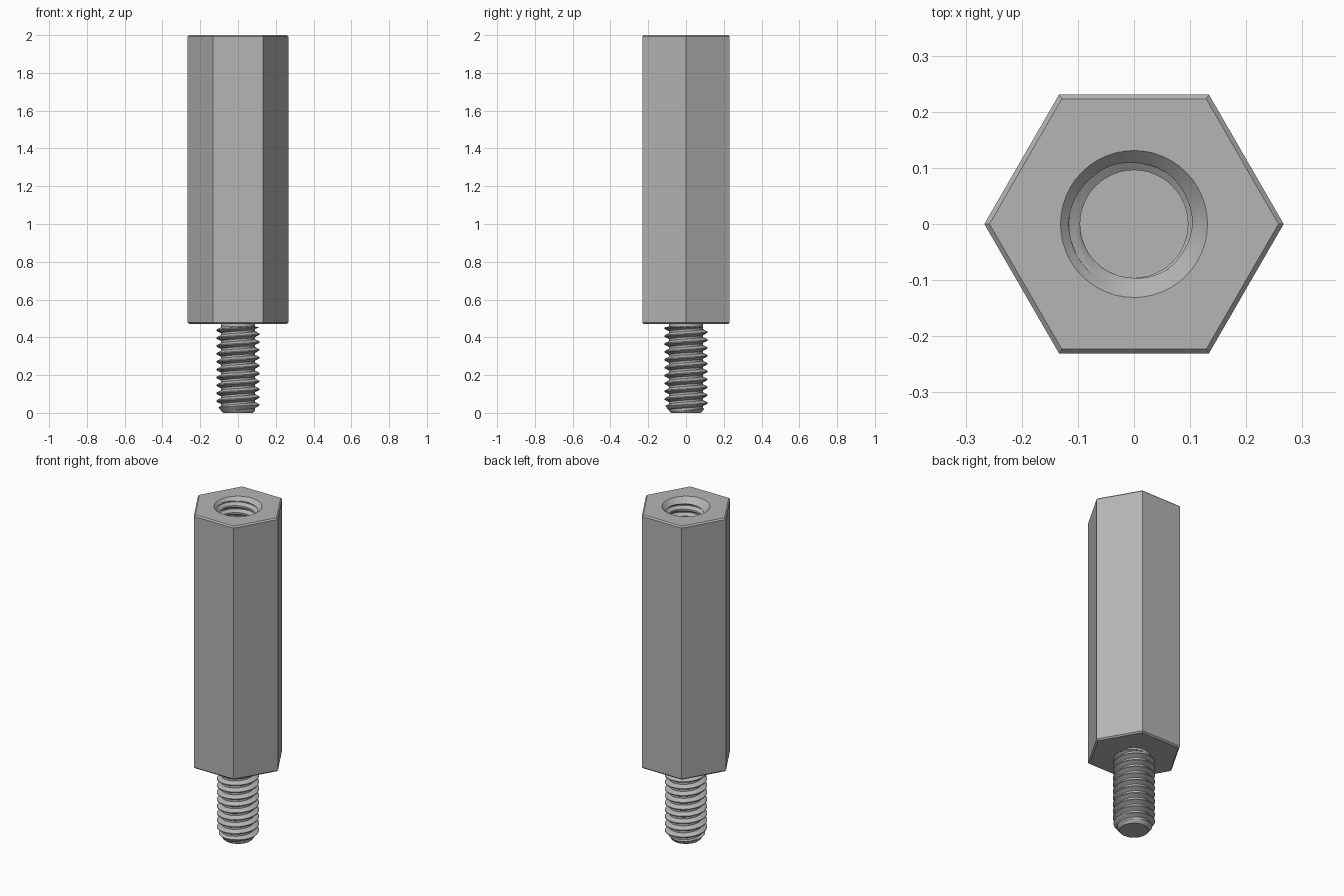
import bpy
import bmesh
import math

SEGMENTS = 48
PITCH = 0.0417
STEPS = 16

if "Cube" in bpy.data.objects:
    bpy.data.objects.remove(bpy.data.objects["Cube"], do_unlink=True)

steel = bpy.data.materials.new("grey steel")
steel.use_nodes = True
colour = (0.46, 0.46, 0.46, 1)
steel.diffuse_color = colour
steel.node_tree.nodes["Principled BSDF"].inputs["Base Color"].default_value = colour


def thread_radius(z, angle, root, crest):
    """Trapezoid thread form following a right-handed helix."""
    u = (z / PITCH - angle / math.tau) % 1
    offset = min(u, 1 - u)
    t = min(max((offset - 1 / 16) / (5 / 16), 0), 1)
    return crest + (root - crest) * t


def add_thread(bm, bottom, top, radius):
    """Cylinder wall whose rows follow the helix, trimmed flat at both ends."""
    first = math.floor(bottom / PITCH) - 1
    rows = (math.ceil(top / PITCH) + 1 - first) * STEPS
    columns = []
    for i in range(SEGMENTS + 1):
        angle = math.tau * i / SEGMENTS
        column = []
        for j in range(rows):
            z = (first + (j + 0.001) / STEPS + i / SEGMENTS) * PITCH
            z = min(max(z, bottom), top)
            r = radius(z, angle)
            column.append(bm.verts.new((r * math.cos(angle), r * math.sin(angle), z)))
        columns.append(column)
    for a, b in zip(columns, columns[1:]):
        for j in range(rows - 1):
            bm.faces.new((a[j], b[j], b[j + 1], a[j + 1]))


def hex_radius(angle, size):
    """Distance to the side of a hexagon with corners on the x axis."""
    return size / math.cos(angle % (math.pi / 3) - math.pi / 6)


def add_rings(bm, rings):
    """Join rings given as (z, radius, is hexagon)."""
    previous = None
    for z, size, is_hex in rings:
        ring = []
        for i in range(SEGMENTS):
            a = math.tau * i / SEGMENTS
            r = hex_radius(a, size) if is_hex else size
            ring.append(bm.verts.new((r * math.cos(a), r * math.sin(a), z)))
        if previous:
            for i in range(SEGMENTS):
                k = (i + 1) % SEGMENTS
                bm.faces.new((previous[i], previous[k], ring[k], ring[i]))
        previous = ring


def finish(bm, name, cap_heights):
    bmesh.ops.remove_doubles(bm, verts=bm.verts[:], dist=0.00002)
    for z in cap_heights:
        edges = [e for e in bm.edges if e.is_boundary
                 and all(abs(v.co.z - z) < 0.001 for v in e.verts)]
        bmesh.ops.holes_fill(bm, edges=edges, sides=0)
    bmesh.ops.recalc_face_normals(bm, faces=bm.faces[:])
    mesh = bpy.data.meshes.new(name)
    bm.to_mesh(mesh)
    bm.free()
    mesh.materials.append(steel)
    obj = bpy.data.objects.new(name, mesh)
    bpy.context.collection.objects.link(obj)
    bpy.ops.object.select_all(action="DESELECT")
    obj.select_set(True)
    bpy.context.view_layer.objects.active = obj
    bpy.ops.object.shade_smooth_by_angle(angle=math.radians(25))


# Hexagonal body with chamfered ends and a countersunk, threaded blind hole
FLAT, CHAMFER, BASE, TOP, MOUTH = 0.231, 0.008, 0.47, 2.0, 0.131
HOLE_END = 1.25


def hole_radius(z, angle):
    return max(thread_radius(z, angle, 0.096, 0.116), MOUTH - (TOP - z))


bm = bmesh.new()
add_rings(bm, [
    (BASE, FLAT - CHAMFER, True),
    (BASE + CHAMFER, FLAT, True),
    (TOP - CHAMFER, FLAT, True),
    (TOP, FLAT - CHAMFER, True),
    (TOP, MOUTH, False),
])
add_thread(bm, HOLE_END, TOP, hole_radius)
finish(bm, "hex_body", [BASE, HOLE_END])


# Threaded stud with a chamfered tip and a short plain neck
def stud_radius(z, angle):
    if z > 0.455:
        return 0.09
    return min(thread_radius(z, angle, 0.09, 0.115), 0.08 + 0.8 * z)


bm = bmesh.new()
add_thread(bm, 0, BASE + 0.005, stud_radius)
finish(bm, "threaded_stud", [0, BASE + 0.005])
